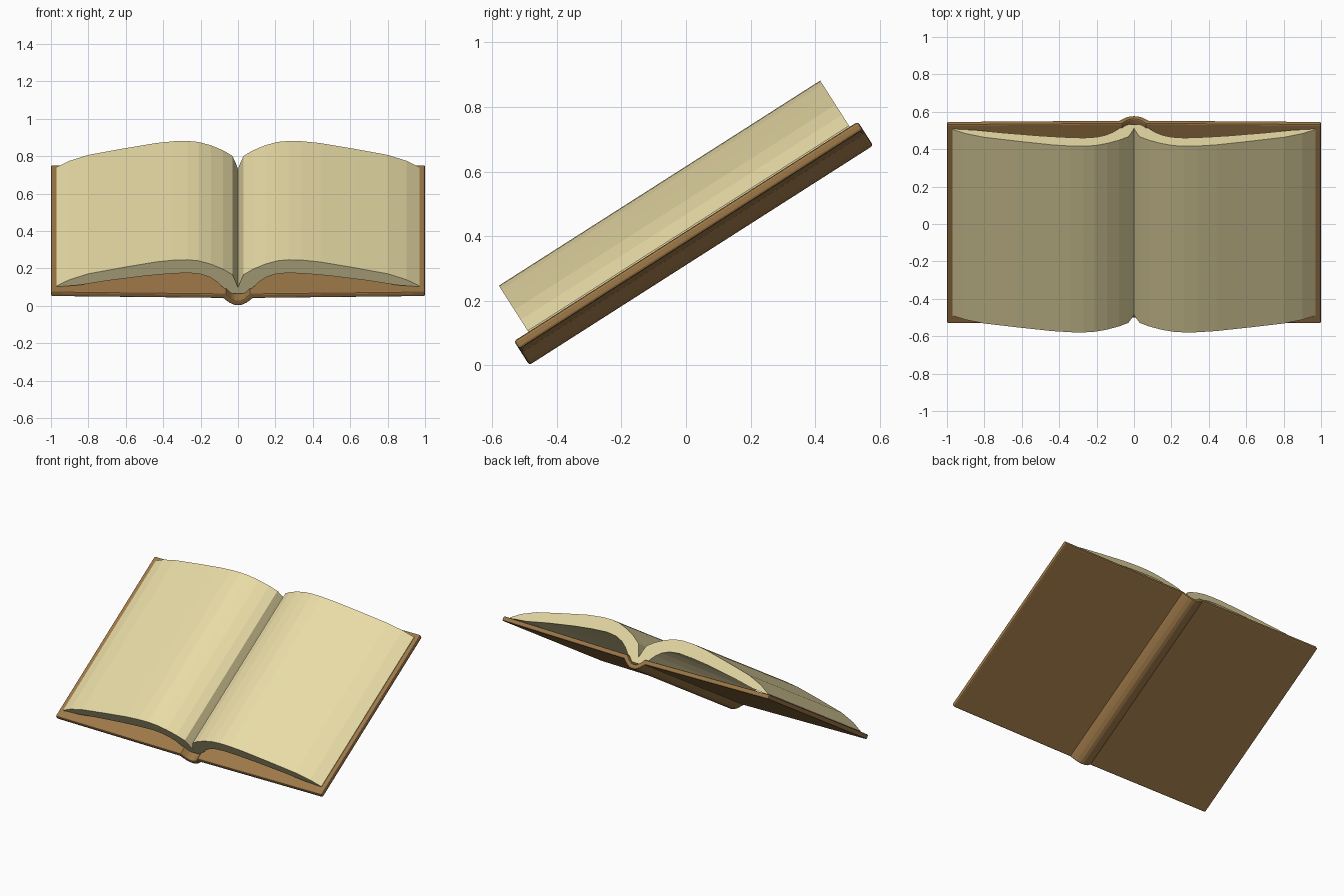
import bpy, bmesh, math

if "Cube" in bpy.data.objects:
    bpy.data.objects.remove(bpy.data.objects["Cube"])

TILT = math.radians(32.55)


def material(name, rgb):
    m = bpy.data.materials.new(name)
    m.diffuse_color = (*rgb, 1)
    m.use_nodes = True
    m.node_tree.nodes["Principled BSDF"].inputs["Base Color"].default_value = m.diffuse_color
    return m


def extruded(name, profile, y0, y1, mat):
    """Extrude an (x, z) profile along y, then lean it back."""
    bm = bmesh.new()
    n = len(profile)
    a = [bm.verts.new((x, y0, z)) for x, z in profile]
    b = [bm.verts.new((x, y1, z)) for x, z in profile]
    bm.faces.new(a)
    bm.faces.new(b[::-1])
    for i in range(n):
        j = (i + 1) % n
        bm.faces.new((a[i], b[i], b[j], a[j]))
    bmesh.ops.recalc_face_normals(bm, faces=bm.faces[:])
    me = bpy.data.meshes.new(name)
    bm.to_mesh(me)
    bm.free()
    me.materials.append(mat)
    ob = bpy.data.objects.new(name, me)
    bpy.context.collection.objects.link(ob)
    ob.rotation_euler.x = TILT
    ob.location = (0, 0.004, 0.001)
    return ob


leather = material("leather", (0.34, 0.19, 0.065))
paper = material("paper", (0.81, 0.71, 0.38))

# Cover: two boards joined by a rounded spine, with softened edges
half = [(1, .321), (.08, .309), (.065, .295), (.045, .278), (.022, .266)]
outer = half + [(0, .263)] + [(-x, z) for x, z in half[::-1]]
inner = [(x * (0.8 if abs(x) < 0.1 else 1), z + .03) for x, z in outer[::-1]]
cover = extruded("cover", outer + inner, -.413, .851, leather)
bev = cover.modifiers.new("soft_edges", 'BEVEL')
bev.width = 0.008
bev.segments = 2
bev.limit_method = 'ANGLE'
bev.angle_limit = math.radians(50)

# Page blocks: arched leaves, hollow underneath, mirrored about the gutter
top = [(.97, .355), (.9, .395), (.8, .432), (.62, .471), (.44, .507), (.34, .519),
       (.27, .521), (.21, .514), (.145, .493), (.08, .461), (.03, .426), (.012, .38), (0, .343)]
under = [(0, .305), (.03, .307), (.053, .318), (.08, .345), (.113, .382), (.15, .41),
         (.2, .43), (.27, .438), (.38, .431), (.5, .418), (.7, .388), (.85, .36), (.97, .35)]
for side, name in ((1, "right_pages"), (-1, "left_pages")):
    extruded(name, [(side * x, z) for x, z in top + under], -.36, .821, paper)
